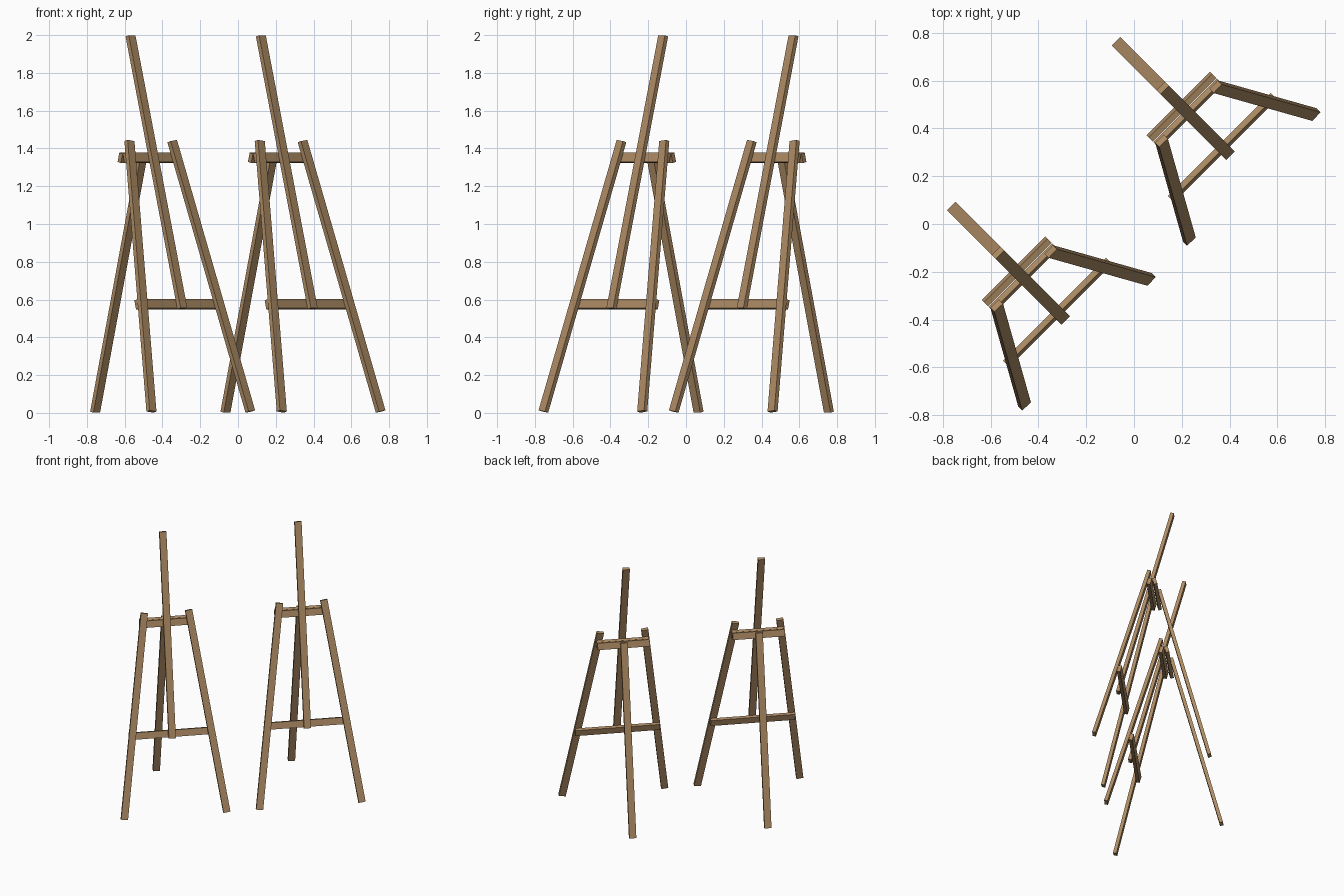
import bpy, math
from mathutils import Vector, Matrix

if "Cube" in bpy.data.objects:
    bpy.data.objects.remove(bpy.data.objects["Cube"])

wood = bpy.data.materials.new("tan_wood")
wood.diffuse_color = (0.42, 0.26, 0.127, 1)
wood.use_nodes = True
wood.node_tree.nodes["Principled BSDF"].inputs["Base Color"].default_value = wood.diffuse_color

WIDTH, THICK = 0.05, 0.025
FRONT_SLOPE = Vector((0, 0.262, 1))    # the front frame leans back
BACK_SLOPE = Vector((0, -0.262, 1))    # the rear prop leans forward


def plank(name, start, end, slope, place):
    """Square-cut plank from start to end, lying in the plane of x and slope."""
    start, end = Vector(start), Vector(end)
    along = end - start
    normal = Vector((1, 0, 0)).cross(slope).normalized()
    z = along.normalized()
    y = normal
    x = y.cross(z).normalized()
    y = z.cross(x)
    rot = Matrix((x, y, z)).transposed().to_4x4()
    size = Matrix.Diagonal((WIDTH, THICK, along.length, 1))
    bpy.ops.mesh.primitive_cube_add(size=1)
    obj = bpy.context.object
    obj.name = name
    obj.data.transform(place @ Matrix.Translation((start + end) / 2) @ rot @ size)
    obj.data.materials.append(wood)
    return obj


def easel(label, x, y):
    place = Matrix.Translation((x, y, 0)) @ Matrix.Rotation(math.radians(45), 4, 'Z')
    # splayed front legs
    for side, s in (("left", -1), ("right", 1)):
        plank(f"{label}_{side}_front_leg", (s * 0.37, -0.21, 0.0075),
              (s * 0.16, 0.165, 1.439), FRONT_SLOPE, place)
    # tall centre mast
    plank(f"{label}_mast", (0, -0.071, 0.553), (0, 0.317, 1.996), FRONT_SLOPE, place)
    # shelf rail and top rail behind the legs
    plank(f"{label}_lower_rail", (-0.305, -0.035, 0.575), (0.305, -0.035, 0.575), FRONT_SLOPE, place)
    plank(f"{label}_top_rail", (-0.188, 0.168, 1.35), (0.188, 0.168, 1.35), FRONT_SLOPE, place)
    # hinge rail and rear prop leg
    plank(f"{label}_hinge_rail", (-0.188, 0.207, 1.35), (0.188, 0.207, 1.35), BACK_SLOPE, place)
    plank(f"{label}_back_leg", (0, 0.582, 0.004), (0, 0.225, 1.372), BACK_SLOPE, place)


easel("first_easel", -0.345, -0.345)
easel("second_easel", 0.345, 0.345)
